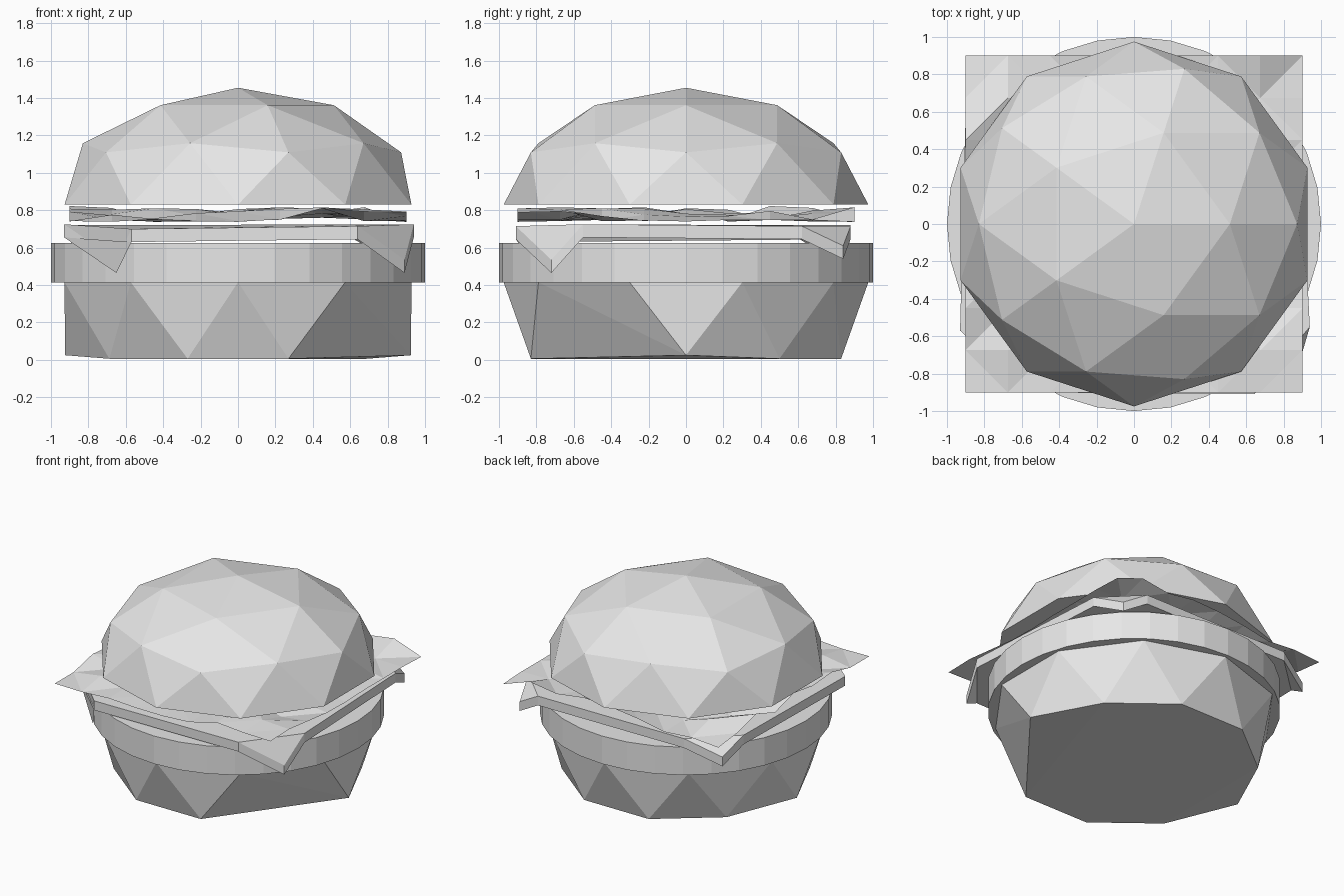
import bpy
import bmesh
import random
from math import radians, sin, cos
from mathutils import Vector

cube = bpy.data.objects.get("Cube")
if cube:
    bpy.data.objects.remove(cube, do_unlink=True)

GREY = (0.8, 0.8, 0.8, 1.0)
mat = bpy.data.materials.new("light_grey")
mat.use_nodes = True
mat.diffuse_color = GREY
mat.node_tree.nodes["Principled BSDF"].inputs["Base Color"].default_value = GREY

BUN_RADIUS = 0.975


def finish(bm, name, closed=True):
    """Turn a bmesh into a flat shaded object."""
    if closed:
        bmesh.ops.recalc_face_normals(bm, faces=bm.faces)
    mesh = bpy.data.meshes.new(name)
    bm.to_mesh(mesh)
    bm.free()
    mesh.materials.append(mat)
    obj = bpy.data.objects.new(name, mesh)
    bpy.context.collection.objects.link(obj)
    return obj


def polar(radius, degrees, z):
    a = radians(degrees)
    return Vector((radius * cos(a), radius * sin(a), z))


# Top bun: upper half of a faceted ball, closed underneath
bm = bmesh.new()
bmesh.ops.create_icosphere(bm, subdivisions=2, radius=1.0)
low = [v for v in bm.verts if v.co.z < -0.01]
bmesh.ops.delete(bm, geom=low, context='VERTS')
bmesh.ops.holes_fill(bm, edges=[e for e in bm.edges if e.is_boundary], sides=0)
for v in bm.verts:
    v.co = Vector((v.co.x * BUN_RADIUS, v.co.y * BUN_RADIUS, 0.83 + v.co.z * 0.625))
finish(bm, "top_bun")

# Bottom bun: ten-sided rim tapering in facets to an uneven base
bm = bmesh.new()
for k in range(10):
    bm.verts.new(polar(BUN_RADIUS, 18 + 36 * k, 0.415))
for angle in range(0, 360, 36):
    if angle in (0, 180):
        bm.verts.new(polar(0.925, angle, 0.025))
    elif angle != 324:
        bm.verts.new(polar(0.85 if angle in (36, 144, 216) else 0.872, angle, 0.006))
bmesh.ops.convex_hull(bm, input=bm.verts)
bmesh.ops.dissolve_limit(bm, angle_limit=radians(1), verts=bm.verts, edges=bm.edges)
finish(bm, "bottom_bun")

# Patty
bm = bmesh.new()
bmesh.ops.create_cone(bm, cap_ends=True, segments=32, radius1=1.0, radius2=1.0, depth=0.21)
bmesh.ops.translate(bm, verts=bm.verts, vec=(0, 0, 0.52))
finish(bm, "patty")

# Cheese slice: each corner is fold point, drooping tip, fold point
corners = [
    ((-0.93, -0.57, 0.725), (-0.65, -0.80, 0.535), (-0.57, -0.90, 0.70)),
    ((0.64, -0.91, 0.715), (0.89, -0.72, 0.535), (0.94, -0.55, 0.725)),
    ((0.88, 0.62, 0.715), (0.80, 0.84, 0.61), (0.62, 0.88, 0.715)),
    ((-0.60, 0.88, 0.72), (-0.85, 0.78, 0.61), (-0.90, 0.60, 0.72)),
]
bm = bmesh.new()
inner = []
for corner in corners:
    a, tip, b = [bm.verts.new(p) for p in corner]
    bm.faces.new((a, tip, b))
    inner += [a, b]
bm.faces.new(inner)
ext = bmesh.ops.extrude_face_region(bm, geom=bm.faces[:], use_keep_orig=True)
moved = [g for g in ext["geom"] if isinstance(g, bmesh.types.BMVert)]
bmesh.ops.translate(bm, verts=moved, vec=(0, 0, -0.07))
finish(bm, "cheese_slice")

# Lettuce leaf: thin crumpled square sheet
random.seed(4)
bm = bmesh.new()
bmesh.ops.create_grid(bm, x_segments=8, y_segments=8, size=0.9)
for v in bm.verts:
    edge = max(abs(v.co.x), abs(v.co.y)) > 0.89
    v.co.z = 0.738 + 0.085 * random.random() ** (2.0 if edge else 1.3)
bmesh.ops.triangulate(bm, faces=bm.faces[:])
finish(bm, "lettuce_leaf", closed=False)
